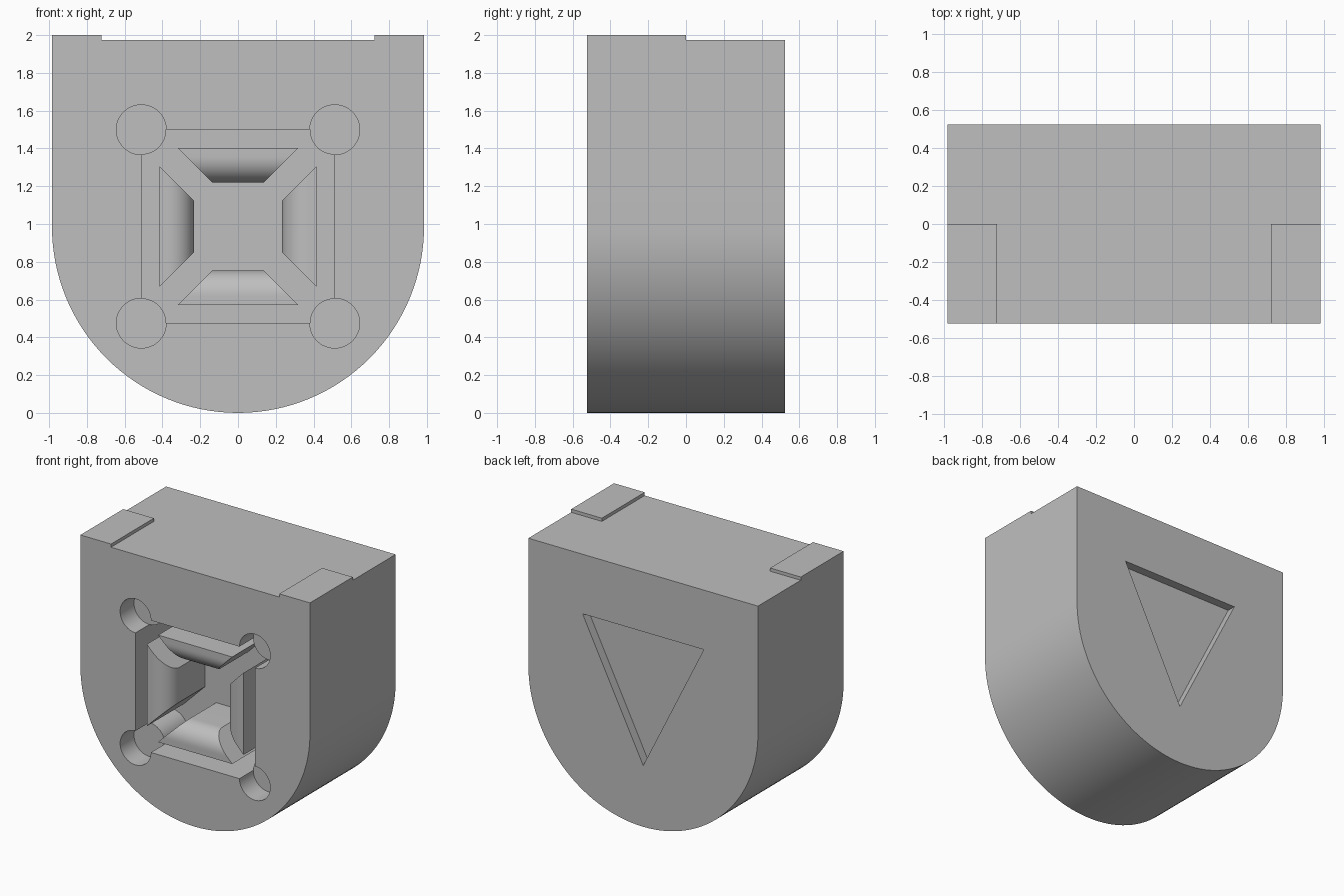
import bpy, bmesh, math
from mathutils import Vector, Matrix

if "Cube" in bpy.data.objects:
    bpy.data.objects.remove(bpy.data.objects["Cube"])

HW, D, TOP, CZ = 0.985, 0.525, 1.975, 0.987   # half width, half depth, deck height, centre height
FLOOR = -0.075                                # y of the pocket floor

grey = bpy.data.materials.new("grey")
grey.diffuse_color = (0.52, 0.52, 0.52, 1)
grey.use_nodes = True
grey.node_tree.nodes["Principled BSDF"].inputs["Base Color"].default_value = grey.diffuse_color


def make(name, bm):
    bmesh.ops.recalc_face_normals(bm, faces=bm.faces)
    me = bpy.data.meshes.new(name)
    bm.to_mesh(me)
    bm.free()
    me.materials.append(grey)
    ob = bpy.data.objects.new(name, me)
    bpy.context.collection.objects.link(ob)
    return ob


def prism(name, pts, y0, y1):
    """Extrude an (x, z) outline from y0 to y1."""
    bm = bmesh.new()
    f = bm.faces.new([bm.verts.new((x, y0, z)) for x, z in pts])
    ext = bmesh.ops.extrude_face_region(bm, geom=[f])["geom"]
    bmesh.ops.translate(bm, vec=(0, y1 - y0, 0),
                        verts=[v for v in ext if isinstance(v, bmesh.types.BMVert)])
    return make(name, bm)


def circle(cx, cz, r, n=48):
    return [(cx + r * math.cos(2 * math.pi * i / n), cz + r * math.sin(2 * math.pi * i / n))
            for i in range(n)]


def rect(x0, x1, z0, z1):
    return [(x0, z0), (x1, z0), (x1, z1), (x0, z1)]


def smooth(ob):
    bpy.ops.object.select_all(action='DESELECT')
    ob.select_set(True)
    bpy.context.view_layer.objects.active = ob
    bpy.ops.object.shade_smooth_by_angle(angle=math.radians(30))


# Body: flat top, half-round bottom
arc = [(HW * math.cos(math.pi + math.pi * i / 64), CZ + CZ * math.sin(math.pi + math.pi * i / 64))
       for i in range(65)]
body = prism("body", arc + [(HW, TOP), (-HW, TOP)], -D, D)

# Cutters: square front pocket, four corner holes, triangular back recess
PLUG = -D + 0.17
corners = [(sx * 0.512, CZ + sz * 0.512) for sx in (-1, 1) for sz in (-1, 1)]
cutters = [prism("pocket_cutter", rect(-0.512, 0.512, CZ - 0.512, CZ + 0.512), -D - 0.1, FLOOR),
           prism("triangle_cutter", [(-0.52, 1.513), (0.52, 1.513), (0, 0.475)], D - 0.07, D + 0.1)]
cutters += [prism("hole_cutter", circle(x, z, 0.132), -D - 0.1, PLUG) for x, z in corners]
for c in cutters:
    m = body.modifiers.new(c.name, 'BOOLEAN')
    m.object, m.operation, m.solver = c, 'DIFFERENCE', 'EXACT'
bpy.context.view_layer.update()
cut = bpy.data.meshes.new_from_object(body.evaluated_get(bpy.context.evaluated_depsgraph_get()))
body.modifiers.clear()
body.data = cut
for c in cutters:
    bpy.data.objects.remove(c)
smooth(body)

# Corner plugs standing in the pocket
for x, z in corners:
    smooth(prism("corner_plug", circle(x, z, 0.132), PLUG, FLOOR + 0.02))

# Four mitred blocks with a rounded inner front edge
R, INNER, OUTER = 0.14, 0.232, 0.415
section = [(OUTER, FLOOR + 0.02), (OUTER, -D)]
section += [(INNER + R - R * math.sin(a), -D + R - R * math.cos(a))
            for a in (math.pi / 2 * i / 12 for i in range(13))]
section += [(INNER, FLOOR + 0.02)]
for k in range(4):
    bm = bmesh.new()
    ends = [[bm.verts.new((s * (d - 0.097), y, d)) for d, y in section] for s in (-1, 1)]
    n = len(section)
    for i in range(n):
        j = (i + 1) % n
        bm.faces.new((ends[0][i], ends[0][j], ends[1][j], ends[1][i]))
    for e in ends:
        bm.faces.new(e)
    bm.transform(Matrix.Translation((0, 0, CZ)) @ Matrix.Rotation(k * math.pi / 2, 4, 'Y'))
    smooth(make("mitred_block", bm))

# Raised pads on the top front corners
for s in (-1, 1):
    xs = sorted((s * 0.722, s * HW))
    prism("top_pad", rect(xs[0], xs[1], TOP, 2.0), -D, 0)
